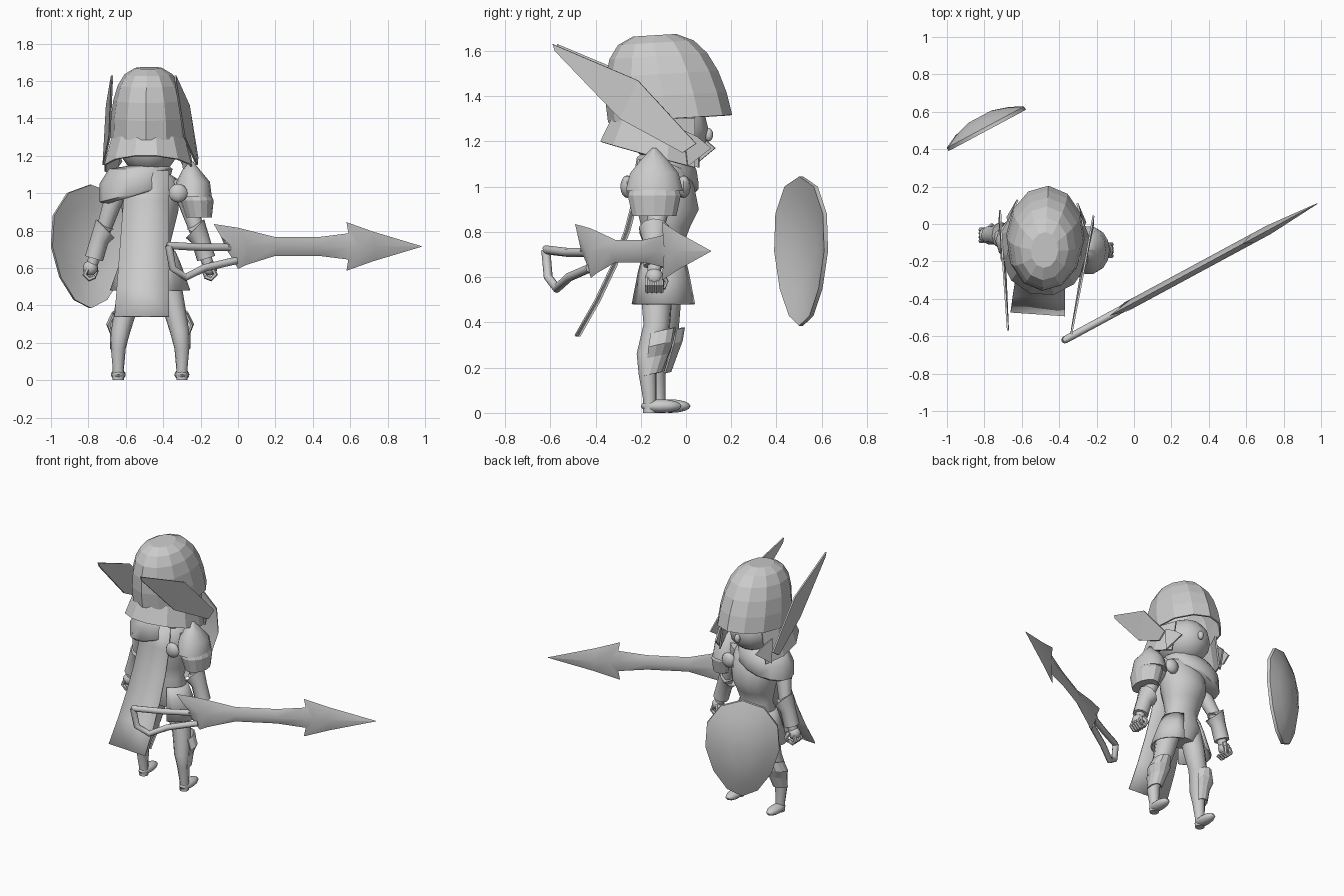
import bpy, bmesh, math
from math import sin, cos, radians, pi
from mathutils import Vector

cube = bpy.data.objects.get("Cube")
if cube:
    bpy.data.objects.remove(cube, do_unlink=True)

SHADE = (.6, .6, .6, 1)
grey = bpy.data.materials.new("plain_grey")
grey.use_nodes = True
grey.diffuse_color = SHADE
grey.node_tree.nodes["Principled BSDF"].inputs["Base Color"].default_value = SHADE

BODY = (-.47, 0, 0)   # the figure stands away from the middle
ORIGIN = (0, 0, 0)
TURN = -.06           # slight turn of the head


def finish(name, bm, loc=BODY, smooth=True, thick=0, turn=0):
    bmesh.ops.recalc_face_normals(bm, faces=bm.faces)
    mesh = bpy.data.meshes.new(name)
    bm.to_mesh(mesh)
    bm.free()
    mesh.materials.append(grey)
    for polygon in mesh.polygons:
        polygon.use_smooth = smooth
    if smooth:
        mesh.set_sharp_from_angle(angle=radians(50))
    ob = bpy.data.objects.new(name, mesh)
    bpy.context.collection.objects.link(ob)
    ob.location = loc
    ob.rotation_euler.z = turn
    if thick:
        modifier = ob.modifiers.new("thickness", "SOLIDIFY")
        modifier.thickness = thick
        modifier.offset = 0


def skin(name, rows, closed=True, caps=(True, True), side=1, **look):
    """Join rows of points with quads; closed rows make rings with end caps."""
    bm = bmesh.new()
    verts = [[bm.verts.new((x * side, y, z)) for x, y, z in row] for row in rows]
    count = len(rows[0])
    for low, high in zip(verts, verts[1:]):
        for i in range(count if closed else count - 1):
            j = (i + 1) % count
            bm.faces.new((low[i], low[j], high[j], high[i]))
    for capped, row in zip(caps, (verts[0], verts[-1])):
        if closed and capped:
            bm.faces.new(row)
    finish(name, bm, **look)


def ring(z, rx, ry, x=0, y=-.1, tilt_x=0, tilt_y=0, n=14, arc=None):
    """Horizontal ellipse that may tilt; arc limits it to a range in degrees."""
    start, end = arc or (0, 360)
    points = []
    for i in range(n + 1 if arc else n):
        a = radians(start + (end - start) * i / n)
        dx, dy = rx * cos(a), ry * sin(a)
        points.append((x + dx, y + dy, z + dx * tilt_x + dy * tilt_y))
    return points


def loft(name, rings, **look):
    skin(name, [ring(*r) for r in rings], **look)


def tube(name, path, n=10, **look):
    """Round tube through (x, y, z, radius) points."""
    points = [Vector(p[:3]) for p in path]
    rows = []
    for i, point in enumerate(points):
        ahead = points[min(i + 1, len(points) - 1)]
        along = (ahead - points[max(i - 1, 0)]).normalized()
        u = along.cross(Vector((.1, 1, 0))).normalized()
        v = along.cross(u)
        angles = [2 * pi * k / n for k in range(n)]
        rows.append([point + path[i][3] * (cos(a) * u + sin(a) * v) for a in angles])
    skin(name, rows, **look)


def ball(name, centre, size, side=1, n=12, **look):
    bm = bmesh.new()
    bmesh.ops.create_uvsphere(bm, u_segments=n, v_segments=8, radius=1)
    for v in bm.verts:
        v.co = [c + p * s for c, p, s in zip(centre, v.co, size)]
        v.co.x *= side
    finish(name, bm, **look)


# Head, nose and neck
ball("head", (0, -.08, 1.25), (.16, .18, .15), turn=TURN)
ball("nose", (0, .1, 1.23), (.02, .02, .03), n=8, turn=TURN)
loft("neck", [(1, .07, .07), (1.2, .06, .06)])

# Faceted helmet dome, deepest at the peak and leaning back toward the crown
dome = []
for step in range(6):
    a = radians(16 * step)
    shrink = cos(a) ** .6
    dome.append(ring(1.3 + .37 * sin(a), .205 * shrink, .27 * shrink,
                     y=-.07 - .07 * sin(a), tilt_y=.06, n=12))
skin("helmet", dome, caps=(False, True), smooth=False, thick=.01, turn=TURN)

# Flared neck guard around the back and sides
guard = [ring(1.3, .2, .23, n=9, arc=(-220, 40)),
         ring(1.13, .24, .26, y=-.12, tilt_y=-.27, n=9, arc=(-220, 40))]
skin("neck_guard", guard, closed=False, smooth=False, thick=.01, turn=TURN)

# Cheek guards and swept wings
cheek = [[(.2, 0, 1.25), (.18, .06, 1.22)], [(.21, .02, 1.09), (.16, .12, 1.17)]]
wing = [[(.17, -.58, 1.63), (.22, -.2, 1.47), (.25, .06, 1.19)],
        [(.17, -.57, 1.6), (.2, -.28, 1.3), (.25, 0, 1.15)]]
for side, word in ((1, "left"), (-1, "right")):
    for part, rows in (("cheek_guard", cheek), ("helmet_wing", wing)):
        skin(f"{word}_{part}", rows, closed=False, smooth=False, thick=.01, turn=TURN, side=side)

# Torso with a narrow waist and full chest
loft("torso", [(.54, .08, .07), (.64, .15, .1), (.74, .11, .09), (.82, .13, .11, 0, -.09),
               (.9, .15, .14, 0, -.08), (1, .16, .13, 0, -.09), (1.08, .14, .1), (1.13, .06, .06)])

# Draped cowl, lower over one shoulder
loft("cowl", [(.99, .17, .14, -.07, -.09, .3), (1, .19, .15, -.08, -.09, .25),
              (1.07, .19, .14, -.08, -.09, .1), (1.13, .17, .12, -.05), (1.15, .09, .09)])

# Cape, swinging out and widening as it falls
cape = []
for step in range(6):
    fall = step / 5
    y = -.19 - .28 * fall ** 1.7
    z = 1.12 - .78 * fall
    cape.append([(-.13 - .06 * fall, y, z), (-.01 - .03 * fall, y - .01, z), (.1, y - .02, z)])
skin("cape", cape, closed=False, thick=.008)

# Layered shoulder armour with a raised peak, worn on one side
loft("shoulder_lames", [(.87, .07, .1, .26, -.14), (.96, .09, .12, .25, -.14),
                        (1.03, .08, .1, .23, -.14)], smooth=False)
loft("shoulder_cap", [(.98, .1, .13, .23, -.14), (1.06, .09, .11, .23, -.14),
                      (1.12, .05, .06, .22, -.14), (1.17, .01, .01, .22, -.14)])
for y, word in ((-.26, "rear"), (-.01, "fore")):
    ball(f"{word}_shoulder_stud", (.15, y, 1), (.05, .03, .05), n=8)

# Limbs and their armour
for side, word in ((1, "left"), (-1, "right")):
    # Arm, flared bracer and closed hand
    y = -.1 - .04 * side
    tube(f"{word}_arm", [(.14, -.1, 1.07, .05), (.2, -.11, .95, .05),
                         (.25, y, .8, .04), (.31, y, .62, .03)], side=side)
    tube(f"{word}_bracer", [(.23, y, .79, .04), (.24, y, .81, .07), (.27, y, .75, .05),
                            (.3, y, .65, .05)], side=side)
    ball(f"{word}_palm", (.32, y, .6), (.04, .04, .04), side=side)
    tube(f"{word}_thumb", [(.3, y + .03, .61, .02), (.29, y + .05, .58, .014),
                           (.3, y + .04, .55, .01)], n=6, side=side)
    for k in range(4):
        bends = [radians(60 - 70 * j) for j in range(4)]
        curl = [(.32 + .03 * cos(a), y + .02 * (k - 1.5), .57 + .03 * sin(a), .013) for a in bends]
        tube(f"{word}_finger_{k + 1}", curl, n=6, side=side)

    # Leg and foot
    y = -.02 * side
    tube(f"{word}_leg", [(.08, -.1, .62, .07), (.1, y - .11, .5, .07), (.13, y - .11, .38, .06),
                         (.16, y - .15, .25, .05), (.17, y - .15, .17, .04),
                         (.17, y - .14, .06, .03), (.17, y - .14, 0, .03)], side=side)
    ball(f"{word}_foot", (.17, y - .09, .03), (.04, .09, .03), side=side)

    # Knee guard around the front of the shin
    knee = [(.36, .05, .07, .15, y - .1), (.3, .07, .07, .16, y - .11),
            (.25, .05, .06, .16, y - .12), (.17, .04, .05, .17, y - .14)]
    skin(f"{word}_knee_guard", [ring(*r, tilt_y=.25, n=6, arc=(-30, 150)) for r in knee],
         closed=False, smooth=False, thick=.01, side=side)

    # Flared hip plate
    hip = [(.69, .13, .1), (.62, .16, .12), (.48, .21, .15)]
    skin(f"{word}_hip_plate", [ring(*r, n=8, arc=(-65, 65)) for r in hip],
         closed=False, thick=.01, side=side)


# Sword: points given along the blade, by height, and outward from its flat
def blade_point(x, z, out=0):
    return (x - .47 * out, -.42 + .54 * x + .88 * out, z)


# Each station: ridge position, half height, backward sweep above and below
blade = []
for x, tall, above, below in [(-.06, .02, 0, 0), (-.04, .05, .05, 0), (0, .12, .13, 0), (.04, .1, .04, 0),
                              (.2, .05, 0, 0), (.43, .05, 0, 0), (.59, .07, 0, 0), (.64, .13, .06, .06),
                              (.72, .08, 0, 0), (.98, .002, 0, 0)]:
    ridge = min(.025, tall)
    blade.append([blade_point(x - above, .715 + tall), blade_point(x, .715, ridge),
                  blade_point(x - below, .715 - tall), blade_point(x, .715, -ridge)])
skin("sword_blade", blade, loc=ORIGIN)
grip = [(-.38, .73, .01), (-.36, .72, .02), (-.2, .71, .02), (-.04, .71, .02)]
bow = [(-.37, .72, .02), (-.35, .6, .02), (-.28, .55, .02), (-.18, .6, .02), (-.01, .64, .02)]
for name, path in (("sword_grip", grip), ("sword_knuckle_bow", bow)):
    tube(name, [(*blade_point(x, z), r) for x, z, r in path], n=8, loc=ORIGIN)

# Shield: an oval narrowing downward, dished behind and bulging in front
shell = []
layers = [(k, .05, 0) for k in (.3, .7, 1)] + [(k, .07, .02) for k in (1, .7, .3)]
for k, rise, base in layers:
    out = base + rise * (1 - k * k)
    row = []
    for i in range(12):
        a = i * pi / 6
        across = .235 * k * cos(a) * (1 + .2 * sin(a))
        row.append((.88 * across - .47 * out, .47 * across + .88 * out, .33 * k * sin(a)))
    shell.append(row)
skin("shield", shell, loc=(-.785, .5, .715))
